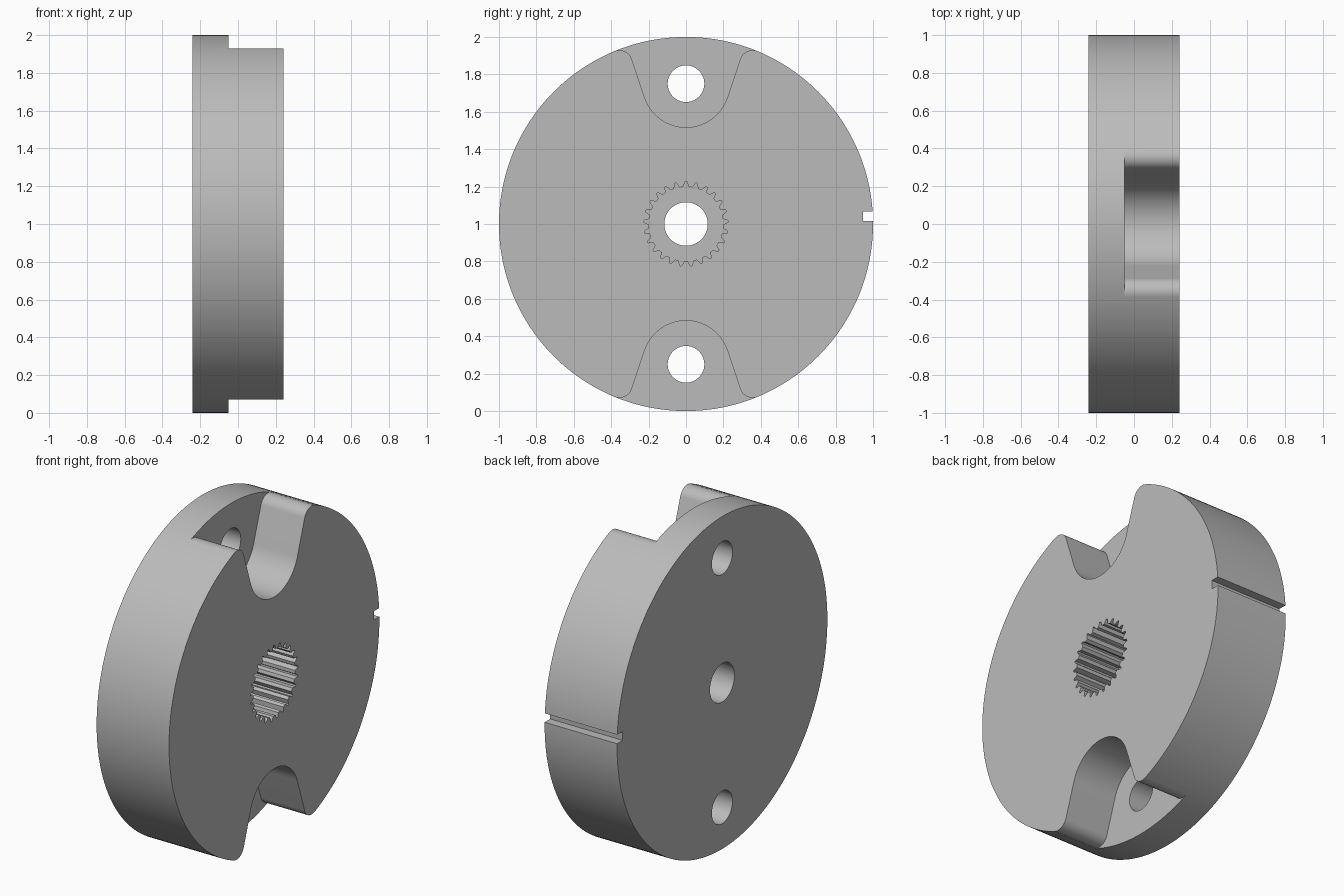
import bpy, bmesh
from math import sin, cos, pi, radians, atan2, hypot

if "Cube" in bpy.data.objects:
    bpy.data.objects.remove(bpy.data.objects["Cube"], do_unlink=True)

HALF = 0.241      # half thickness along x
FLOOR = -0.05     # depth of pockets and splined socket
OUT = 0.4         # cutters reach past the faces


def arc(cy, cz, r, a0, a1, n):
    """Points of an arc in the (y, z) plane, angles in radians."""
    return [(cy + r * cos(a0 + (a1 - a0) * i / n),
             cz + r * sin(a0 + (a1 - a0) * i / n)) for i in range(n + 1)]


def prism(name, points, x0, x1):
    """Extrude a (y, z) outline along x."""
    bm = bmesh.new()
    face = bm.faces.new([bm.verts.new((x0, y, z)) for y, z in points])
    ext = bmesh.ops.extrude_face_region(bm, geom=[face])
    verts = [v for v in ext["geom"] if isinstance(v, bmesh.types.BMVert)]
    bmesh.ops.translate(bm, verts=verts, vec=(x1 - x0, 0, 0))
    bmesh.ops.recalc_face_normals(bm, faces=bm.faces)
    mesh = bpy.data.meshes.new(name)
    bm.to_mesh(mesh)
    bm.free()
    obj = bpy.data.objects.new(name, mesh)
    bpy.context.collection.objects.link(obj)
    return obj


def circle(cz, r, n):
    return arc(0, cz, r, 0, 2 * pi, n)[:-1]


# Disc body
disc = prism("disc_body", circle(1, 1, 192), -HALF, HALF)

# Pocket outline: round bottom, slanted sides, rounded lips running into the rim
slant = radians(18.5)
r_bottom, r_lip, side = 0.233, 0.07, 0.216
lip_y = (r_bottom + r_lip) * cos(slant) + side * sin(slant)
lip_z = 0.75 - (r_bottom + r_lip) * sin(slant) + side * cos(slant)
rim_angle = atan2(lip_z, lip_y)
bottom = arc(0, 0.75, r_bottom, -pi / 2, -slant, 20)
lip = arc(lip_y, lip_z, r_lip, pi - slant, rim_angle, 12)
half = bottom + lip + [(1.15 * cos(rim_angle), 1.15 * sin(rim_angle))]
outline = half + [(-y, z) for y, z in reversed(half[1:])]

cutters = []
for label, s in (("upper", 1), ("lower", -1)):
    cutters.append(prism(label + "_pocket_cutter",
                         [(y, 1 + s * z) for y, z in outline], FLOOR, OUT))
    cutters.append(prism(label + "_hole_cutter", circle(1 + s * 0.75, 0.098, 48), -OUT, OUT))

# Centre bore and splined socket
cutters.append(prism("bore_cutter", circle(1, 0.116, 64), -OUT, OUT))
teeth = 25
pitch = 2 * pi / teeth
spline = []
for i in range(teeth):
    for offset, r in ((-0.3, 0.199), (-0.08, 0.226), (0.08, 0.226), (0.3, 0.199)):
        a = pi / 2 + (i + offset) * pitch
        spline.append((r * cos(a), 1 + r * sin(a)))
cutters.append(prism("spline_cutter", spline, FLOOR, OUT))

# Index notch on the rim
cutters.append(prism("notch_cutter",
                     [(0.947, 1.015), (1.1, 1.015), (1.1, 1.068), (0.947, 1.068)], -OUT, OUT))

# Cut everything out of the disc
for cutter in cutters:
    mod = disc.modifiers.new(cutter.name, "BOOLEAN")
    mod.operation = "DIFFERENCE"
    mod.solver = "EXACT"
    mod.object = cutter
bpy.context.view_layer.update()
cut_mesh = bpy.data.meshes.new_from_object(
    disc.evaluated_get(bpy.context.evaluated_depsgraph_get()))
disc.modifiers.clear()
disc.data = cut_mesh
for cutter in cutters:
    bpy.data.objects.remove(cutter, do_unlink=True)

# Plain grey metal
grey = bpy.data.materials.new("grey_metal")
grey.use_nodes = True
colour = (0.5, 0.5, 0.5, 1)
grey.diffuse_color = colour
grey.node_tree.nodes["Principled BSDF"].inputs["Base Color"].default_value = colour
disc.data.materials.clear()
disc.data.materials.append(grey)

# Smooth the curved walls, keep the edges crisp
bpy.ops.object.select_all(action="DESELECT")
disc.select_set(True)
bpy.context.view_layer.objects.active = disc
bpy.ops.object.shade_smooth_by_angle(angle=radians(25))
